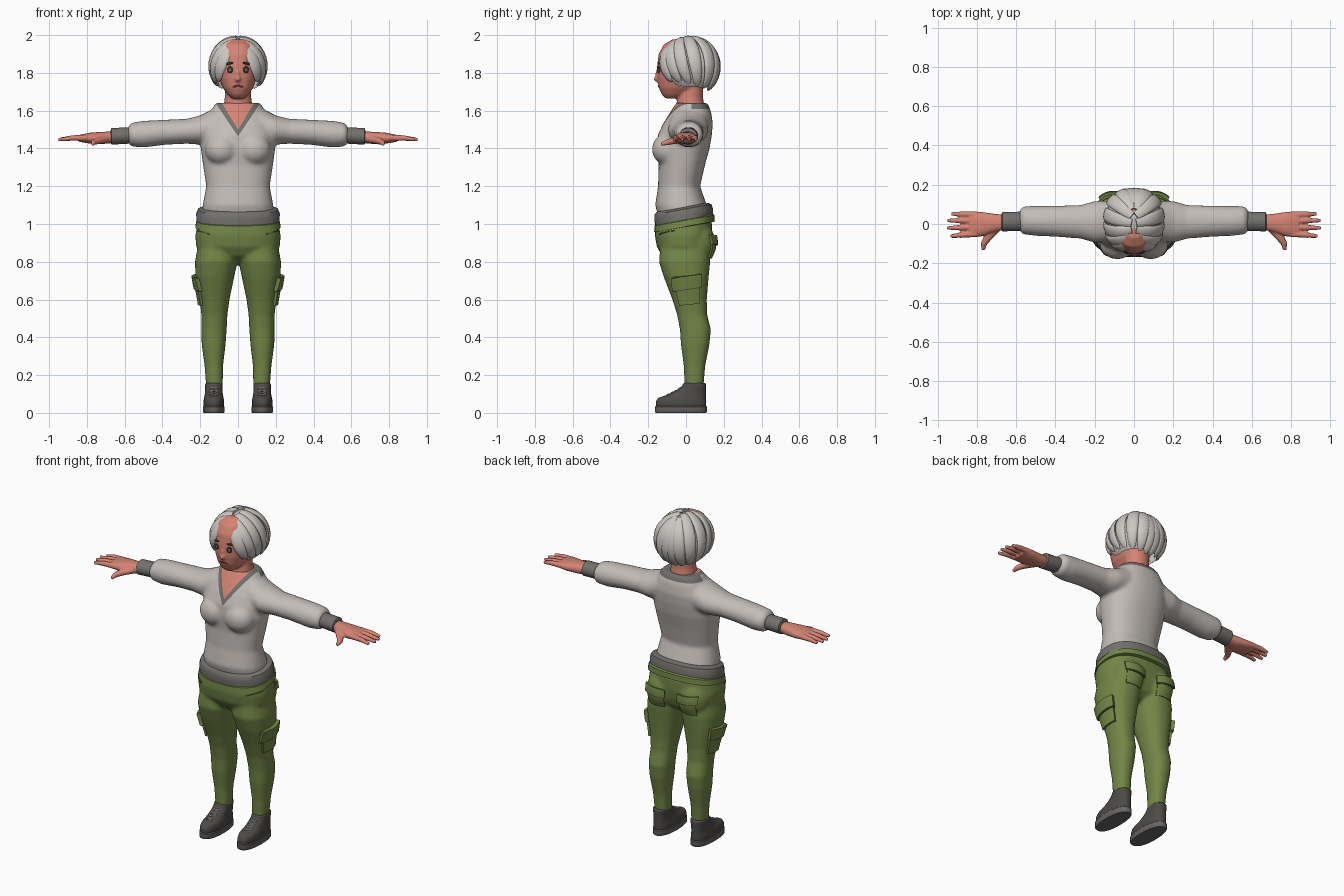
import bpy, bmesh
from math import sin, cos, pi, radians
from mathutils import Vector, Matrix, Quaternion
from mathutils.bvhtree import BVHTree

if "Cube" in bpy.data.objects:
    bpy.data.objects.remove(bpy.data.objects["Cube"])


def material(name, *rgb):
    m = bpy.data.materials.new(name)
    m.use_nodes = True
    m.diffuse_color = (*rgb, 1)
    m.node_tree.nodes["Principled BSDF"].inputs["Base Color"].default_value = (*rgb, 1)
    return m


skin = material("skin", .66, .23, .17)
knit = material("pale_knit", .55, .51, .48)
rib = material("grey_rib", .17, .165, .155)
green = material("olive_green", .17, .24, .062)
seam = material("dark_olive", .07, .1, .025)
leather = material("charcoal_leather", .075, .07, .064)
rubber = material("grey_rubber", .14, .135, .13)
silver = material("silver_hair", .6, .57, .54)
dark = material("dark_brown", .035, .022, .018)
lip = material("lip_red", .27, .06, .045)


def stitch(bm, rings):
    """Bridge a list of equal vertex rings and cap both ends."""
    n = len(rings[0])
    for a, b in zip(rings, rings[1:]):
        for i in range(n):
            j = (i + 1) % n
            bm.faces.new((a[i], a[j], b[j], b[i]))
    bm.faces.new(rings[0][::-1])
    bm.faces.new(rings[-1])


def loft(bm, rows, axis="z", n=36, p=2.3, tilt=0):
    """Rows are (position, low, high, low, high) of rounded sections."""
    def rounded(c):
        return abs(c) ** (2 / p) * (1 if c > 0 else -1)
    rings = []
    for t, a0, a1, b0, b1 in rows:
        ring = []
        for i in range(n):
            ang = 2 * pi * (i + .5) / n
            u = (a0 + a1) / 2 + (a1 - a0) / 2 * rounded(cos(ang))
            v = (b0 + b1) / 2 + (b1 - b0) / 2 * rounded(sin(ang))
            ring.append(bm.verts.new((u, v, t + tilt * v) if axis == "z" else (t, u, v)))
        rings.append(ring)
    stitch(bm, rings)


def centred(rows):
    return [(z, -w, w, f, b) for z, w, f, b in rows]


def sweep(bm, pts, ups, widths, thick, n=12):
    """Sweep an oval section along a path."""
    rings = []
    for i, p in enumerate(pts):
        tan = (pts[min(i + 1, len(pts) - 1)] - pts[max(i - 1, 0)]).normalized()
        side = tan.cross(ups[i]).normalized()
        up = side.cross(tan)
        rings.append([bm.verts.new(p + side * widths[i] * cos(2 * pi * k / n)
                                   + up * thick[i] * sin(2 * pi * k / n)) for k in range(n)])
    stitch(bm, rings)


def ball(bm, loc, size, rot=None):
    bmesh.ops.create_icosphere(bm, subdivisions=3, radius=1,
                               matrix=Matrix.LocRotScale(Vector(loc), rot, Vector(size)))


def finish(name, bm, mats, mirror=False, voxel=0, smooth=0, solid=0, angle=40):
    """Turn a bmesh into an object with its modifiers applied."""
    bmesh.ops.recalc_face_normals(bm, faces=bm.faces)
    ob = bpy.data.objects.new(name, bpy.data.meshes.new(name))
    bm.to_mesh(ob.data)
    bm.free()
    bpy.context.collection.objects.link(ob)
    if solid:
        m = ob.modifiers.new("thickness", "SOLIDIFY")
        m.thickness, m.offset = solid, 0
    if mirror:
        ob.modifiers.new("mirror", "MIRROR").use_mirror_merge = False
    if voxel:
        m = ob.modifiers.new("blend", "REMESH")
        m.mode, m.voxel_size = "VOXEL", voxel
    if smooth:
        m = ob.modifiers.new("smooth", "SMOOTH")
        m.factor, m.iterations = .5, smooth
    if ob.modifiers:
        bpy.context.view_layer.update()
        ev = ob.evaluated_get(bpy.context.evaluated_depsgraph_get())
        baked = bpy.data.meshes.new_from_object(ev)
        ob.modifiers.clear()
        ob.data = baked
    ob.data.materials.clear()
    for m in mats:
        ob.data.materials.append(m)
    ob.data.shade_smooth()
    if not voxel:
        ob.data.set_sharp_from_angle(angle=radians(angle))
    return ob


def tree_of(ob):
    return BVHTree.FromPolygons([v.co for v in ob.data.vertices],
                                [p.vertices for p in ob.data.polygons])


# Sweater: torso, bust and sleeves blended together
bm = bmesh.new()
loft(bm, centred([(1.05, .19, -.15, .12), (1.1, .187, -.163, .11), (1.2, .168, -.148, .075),
                  (1.31, .185, -.145, .1), (1.4, .197, -.155, .125), (1.47, .197, -.15, .137),
                  (1.53, .187, -.122, .142), (1.59, .15, -.085, .134), (1.64, .118, -.052, .115)]))
for s in (-1, 1):
    ball(bm, (s * .085, -.1, 1.395), (.09, .08, .085))
    loft(bm, [(s * x, *r) for x, *r in [
        (.1, -.09, .12, 1.42, 1.625), (.2, -.095, .117, 1.42, 1.575), (.27, -.075, .097, 1.425, 1.557),
        (.38, -.066, .093, 1.42, 1.552), (.5, -.06, .092, 1.405, 1.546), (.56, -.053, .09, 1.41, 1.537),
        (.58, -.04, .075, 1.425, 1.52)]], "x", p=2)
sweater = finish("sweater", bm, [knit, skin, rib], voxel=.01, smooth=6)

# V neckline cut into the sweater, skin inside and ribbing around it
inner, outer, inner_z, outer_z, nape_z = .61, .67, 1.5, 1.464, 1.61
bm = bmesh.new()
bm.from_mesh(sweater.data)
cuts = [((0, 0, z), (s, 0, -k)) for s in (-1, 1) for k, z in ((inner, inner_z), (outer, outer_z))]
for co, no in cuts + [((0, 0, nape_z), (0, 0, 1)), ((0, .03, 0), (0, 1, 0))]:
    upper = [f for f in bm.faces if f.calc_center_median().z > 1.4]
    geom = list({g for f in upper for g in (f, *f.edges, *f.verts)})
    bmesh.ops.bisect_plane(bm, geom=geom, plane_co=co, plane_no=no)
for f in bm.faces:
    x, y, z = f.calc_center_median()
    if y < .03 and abs(x) < inner * (z - inner_z):
        f.material_index = 1
    elif (y < .03 and abs(x) < outer * (z - outer_z)) or (y >= .03 and z > nape_z and abs(x) < .14):
        f.material_index = 2
bm.to_mesh(sweater.data)
bm.free()

# Hem band and cuffs
bm = bmesh.new()
loft(bm, centred([(1.02, .205, -.15, .13), (1.022, .221, -.165, .143), (1.055, .222, -.167, .143),
                  (1.08, .212, -.166, .136), (1.092, .185, -.155, .115)]), tilt=.18)
finish("hem_band", bm, [rib])
bm = bmesh.new()
loft(bm, [(.55, -.03, .06, 1.43, 1.505), (.58, -.035, .063, 1.425, 1.512),
          (.67, -.038, .06, 1.42, 1.508), (.675, -.025, .05, 1.43, 1.495)], "x", p=2)
finish("cuffs", bm, [rib], mirror=True)

# Hands with four fingers and a thumb
bm = bmesh.new()
loft(bm, [(.65, -.026, .045, 1.43, 1.49), (.72, -.045, .053, 1.423, 1.488),
          (.78, -.064, .062, 1.425, 1.484), (.84, -.064, .062, 1.435, 1.472)], "x")
up = Vector((0, 0, 1))
for base, tip, end in ((-.05, -.062, .935), (-.017, -.02, .952), (.016, .018, .95), (.047, .052, .93)):
    path = [Vector((.8, base, 1.456)), Vector((.88, (base + tip) / 2, 1.455)), Vector((end, tip, 1.447))]
    sweep(bm, path, [up] * 3, (.017, .0145, .009), (.017, .0145, .009))
path = [Vector(v) for v in ((.7, -.015, 1.45), (.745, -.07, 1.44), (.765, -.1, 1.432), (.768, -.132, 1.423))]
sweep(bm, path, [up] * 4, (.026, .021, .016, .01), (.022, .018, .015, .01))
finish("hands", bm, [skin], mirror=True, voxel=.005, smooth=3)

# Trousers: hips, seat and legs blended together
bm = bmesh.new()
loft(bm, centred([(.79, .07, -.06, .06), (.83, .16, -.125, .11), (.88, .222, -.155, .128),
                  (.94, .226, -.165, .138), (1.0, .215, -.163, .138), (1.04, .2, -.14, .13)]), p=2.5)
for s in (-1, 1):
    ball(bm, (s * .105, .055, .9), (.1, .1, .12))
    loft(bm, [(z, s * i, s * o, f, b) for z, i, o, f, b in [
        (.95, .01, .2, -.13, .12), (.8, .003, .228, -.143, .128), (.72, .02, .225, -.118, .12),
        (.6, .045, .203, -.072, .11), (.52, .056, .194, -.047, .112), (.44, .06, .195, -.032, .132),
        (.36, .066, .192, -.027, .124), (.25, .079, .177, -.012, .102), (.13, .081, .168, -.007, .092)]])
trousers = finish("trousers", bm, [green], voxel=.01, smooth=6)
bm = bmesh.new()
loft(bm, centred([(.985, .214, -.158, .145), (.987, .226, -.169, .153),
                  (1.02, .22, -.167, .151), (1.03, .2, -.15, .14)]), tilt=.18, p=2.5)
finish("waistband", bm, [green])

# Pockets laid on the trousers
cloth = tree_of(trousers)


def patch(name, corners, aim, lift, mat, n=8):
    bm = bmesh.new()
    a, b, c, d = (Vector(v) for v in corners)
    aim = Vector(aim)
    grid = []
    for i in range(n + 1):
        for j in range(n + 1):
            p = a.lerp(b, i / n).lerp(d.lerp(c, i / n), j / n)
            hit, normal = cloth.ray_cast(p - aim, aim)[:2]
            if hit is None:
                hit, normal = cloth.find_nearest(p)[:2]
            grid.append(bm.verts.new(hit + normal * lift / 2))
    for i in range(n):
        for j in range(n):
            k = i * (n + 1) + j
            bm.faces.new((grid[k], grid[k + 1], grid[k + n + 2], grid[k + n + 1]))
    finish(name, bm, [mat], mirror=True, solid=lift)


def side(y, z):
    return (.2, y, z)


def back(x, z):
    return (x, .14, z)


patch("cargo_pockets", [side(-.065, .72), side(.068, .73), side(.07, .58), side(-.03, .57)], (-1, 0, 0), .014, green)
patch("cargo_flaps", [side(-.07, .715), side(.073, .735), side(.073, .67), side(-.062, .65)], (-1, 0, 0), .022, green)
patch("cargo_seams", [side(-.06, .65), side(.071, .67), side(.071, .664), side(-.059, .644)], (-1, 0, 0), .017, seam)
patch("back_pockets", [back(.05, .925), back(.165, .935), back(.158, .82), back(.06, .82)], (0, -1, 0), .008, green)
patch("back_flaps", [back(.046, .93), back(.17, .94), back(.168, .895), back(.05, .885)], (0, -1, 0), .016, green)
patch("back_seams", [back(.052, .885), back(.166, .895), back(.166, .89), back(.052, .88)], (0, -1, 0), .01, seam)
patch("front_pocket_seams", [(.15, -.15, .948), (.215, -.1, .968), (.215, -.1, .962), (.15, -.15, .942)], (0, 1, 0), .005, seam)

# Shoes, soles and laces
mid = .128
bm = bmesh.new()
loft(bm, [(z, mid - w, mid + w, f, b) for z, w, f, b in [
    (.03, .054, -.16, .107), (.06, .055, -.16, .107), (.08, .052, -.148, .106), (.095, .048, -.1, .106),
    (.12, .046, -.05, .106), (.14, .046, -.022, .107), (.158, .046, -.014, .107)]])
shoes = finish("shoes", bm, [leather], mirror=True, voxel=.006, smooth=3)
bm = bmesh.new()
loft(bm, [(z, mid - w, mid + w, f, b) for z, w, f, b in [
    (0, .053, -.16, .107), (.006, .058, -.165, .111), (.032, .058, -.165, .111), (.036, .054, -.16, .107)]])
finish("soles", bm, [rubber], mirror=True)
bm = bmesh.new()
instep = tree_of(shoes)
for i in range(4):
    for s in (-1, 1):
        ends = [Vector((mid + s * e * .022, -.095 + .02 * i + e * .008, 1)) for e in (-1, 0, 1)]
        path = [instep.ray_cast(p, -up)[0] + up * .002 for p in ends]
        sweep(bm, path, [up] * 3, [.003] * 3, [.003] * 3, 6)
finish("laces", bm, [knit], mirror=True)

# Head, neck and nose
bm = bmesh.new()
loft(bm, centred([(1.665, .03, -.108, -.03), (1.685, .054, -.128, .02), (1.72, .08, -.144, .07),
                  (1.77, .099, -.152, .11), (1.83, .107, -.154, .14), (1.9, .107, -.145, .145),
                  (1.95, .09, -.118, .125), (1.978, .055, -.07, .08)]))
loft(bm, centred([(1.57, .085, -.055, .1), (1.62, .077, -.052, .098), (1.67, .07, -.047, .09), (1.76, .068, -.04, .09)]), p=2)
ball(bm, (0, -.153, 1.767), (.015, .019, .015))
ball(bm, (0, -.15, 1.79), (.009, .012, .03))
head = finish("head", bm, [skin], voxel=.007, smooth=4)

# Eyes, brows and mouth on the face
face = tree_of(head)


def feature(name, x, z, size, mat, turn=0):
    bm = bmesh.new()
    for s in (-1, 1):
        hit, normal = face.ray_cast(Vector((s * x, -1, z)), Vector((0, 1, 0)))[:2]
        rot = normal.to_track_quat("Z", "Y") @ Quaternion((0, 0, 1), s * turn)
        ball(bm, hit, size, rot)
    finish(name, bm, [mat])


feature("eyes", .042, 1.817, (.017, .019, .004), dark)
feature("irises", .042, 1.815, (.009, .011, .006), rib)
feature("brows", .047, 1.85, (.025, .0065, .005), dark, -.15)
feature("mouth", .013, 1.729, (.018, .005, .004), lip, -.25)

# Hair: an inner cap and parted locks over it
core = Vector((0, .025, 1.83))


def on_hair(d, grow=1):
    x, y = abs(d.x) / .144, abs(d.y) / (.165 if d.y < 0 else .145)
    r = ((x ** 2.5 + y ** 2.5) ** .8 + (d.z / .16) ** 2) ** .5
    return core + d * (grow / r)


bm = bmesh.new()
bmesh.ops.create_uvsphere(bm, u_segments=64, v_segments=48, radius=1)
for v in bm.verts:
    v.co = on_hair(v.co.copy(), .97)
gone = []
for f in bm.faces:
    x, y, z = f.calc_center_median()
    opening = .1 * min(1, max(0, (1.965 - z) / .1)) ** .8
    if z < 1.725 or (y < 0 and abs(x) < opening):
        gone.append(f)
bmesh.ops.delete(bm, geom=gone, context="FACES")
finish("hair_cap", bm, [silver], angle=60)

bm = bmesh.new()
steps, count = 14, 7
for s in (-1, 1):
    for i in range(count):
        k = i / (count - 1)
        start = Vector((s * .012, -.125 + .21 * k, .155)).normalized()
        az, el = radians(46 + 124 * k), radians(-28 - 26 * k)
        end = Vector((s * sin(az) * cos(el), -cos(az) * cos(el), sin(el)))
        dirs = [start.slerp(end, j / steps) for j in range(steps + 1)]
        wide = [.035 * sin(pi * (.14 + .8 * j / steps)) ** .6 for j in range(steps + 1)]
        wide[-1] *= .4
        sweep(bm, [on_hair(d) for d in dirs], dirs, wide, [.4 * w for w in wide])
finish("hair_locks", bm, [silver], angle=60)
